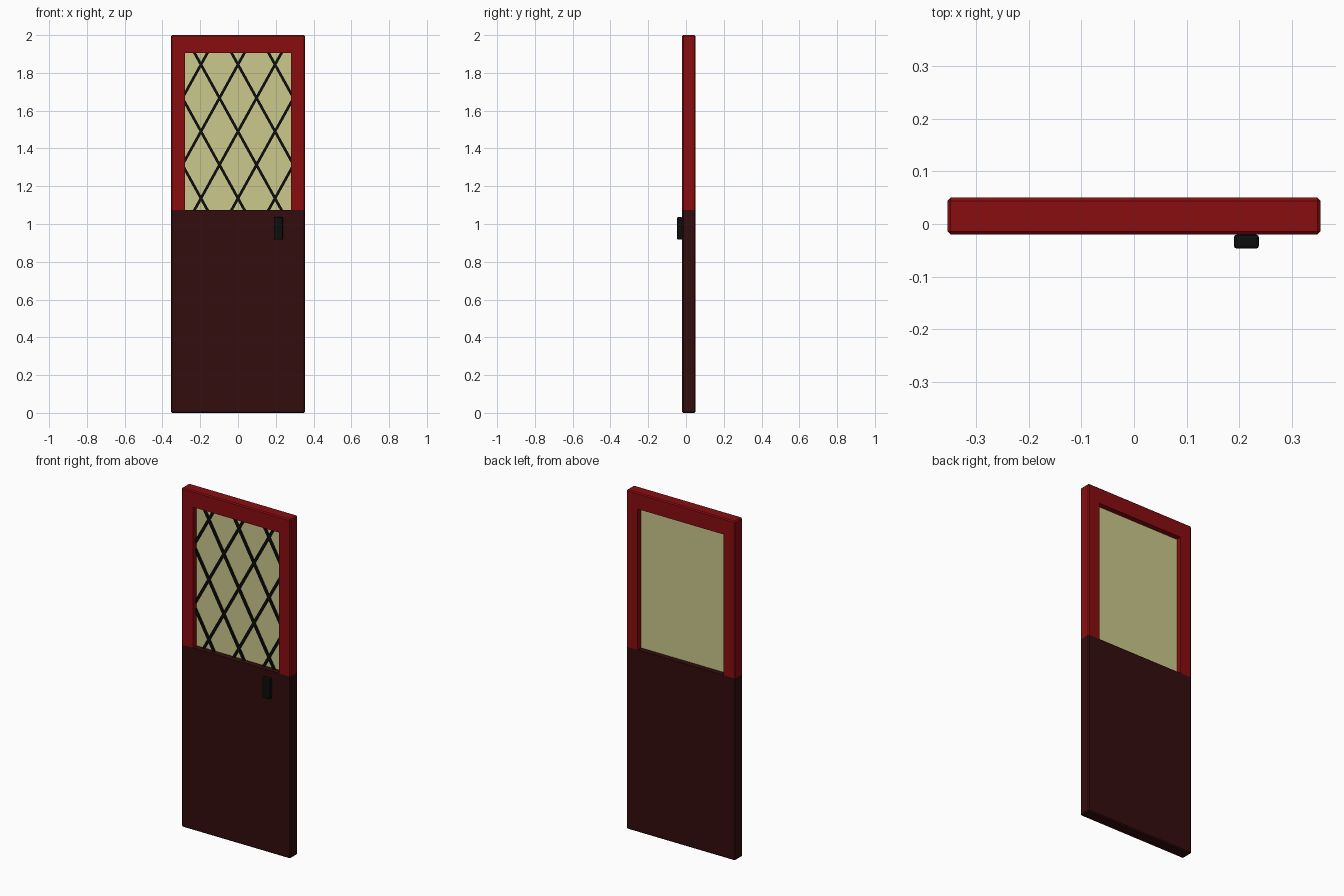
import bpy, bmesh, math
from mathutils import Matrix, Vector

if "Cube" in bpy.data.objects:
    bpy.data.objects.remove(bpy.data.objects["Cube"], do_unlink=True)


def material(name, rgb):
    mat = bpy.data.materials.new(name)
    mat.use_nodes = True
    mat.diffuse_color = (*rgb, 1)
    mat.node_tree.nodes["Principled BSDF"].inputs["Base Color"].default_value = (*rgb, 1)
    return mat


red = material("red paint", (0.25, 0.004, 0.005))
maroon = material("dark maroon paint", (0.033, 0.004, 0.004))
cream = material("cream glass", (0.6, 0.58, 0.26))
black = material("black metal", (0.004, 0.004, 0.004))

HALF_W, HEIGHT = 0.355, 2.0
FRONT, BACK = -0.02, 0.05
WIN_X, WIN_LOW, WIN_TOP = 0.28, 1.075, 1.905
GLASS_Y = 0.015


def add_box(bm, low, high):
    low, high = Vector(low), Vector(high)
    mat = Matrix.Translation((low + high) / 2) @ Matrix.Diagonal((*(high - low), 1))
    return bmesh.ops.create_cube(bm, size=1, matrix=mat)["verts"]


def cut(bm, point, normal, clear=False):
    geom = bm.verts[:] + bm.edges[:] + bm.faces[:]
    res = bmesh.ops.bisect_plane(bm, geom=geom, plane_co=point, plane_no=normal, clear_outer=clear)
    if clear:
        edges = [e for e in res["geom_cut"] if isinstance(e, bmesh.types.BMEdge)]
        bmesh.ops.holes_fill(bm, edges=edges, sides=0)


def finish(bm, name, *mats):
    bmesh.ops.recalc_face_normals(bm, faces=bm.faces[:])
    mesh = bpy.data.meshes.new(name)
    bm.to_mesh(mesh)
    bm.free()
    for m in mats:
        mesh.materials.append(m)
    obj = bpy.data.objects.new(name, mesh)
    bpy.context.collection.objects.link(obj)
    return obj


# Door slab with chamfered rim and a window opening cut through it
bm = bmesh.new()
add_box(bm, (-HALF_W, FRONT, 0), (HALF_W, BACK, HEIGHT))
bmesh.ops.bevel(bm, geom=bm.edges[:], offset=0.006, segments=1, affect='EDGES')
for x in (-WIN_X, WIN_X):
    cut(bm, (x, 0, 0), (1, 0, 0))
for z in (WIN_LOW, WIN_TOP):
    cut(bm, (0, 0, z), (0, 0, 1))
panes = []
for f in bm.faces:
    c = f.calc_center_median()
    if abs(f.normal.y) > 0.9 and abs(c.x) < WIN_X and WIN_LOW < c.z < WIN_TOP:
        panes.append(f)
rims = [e for f in panes for e in f.edges]
bmesh.ops.delete(bm, geom=panes, context='FACES_ONLY')
bmesh.ops.bridge_loops(bm, edges=rims)
for f in bm.faces:
    f.material_index = 1 if f.calc_center_median().z < WIN_LOW + 0.001 else 0
finish(bm, "door_slab", red, maroon)

# Window pane
bm = bmesh.new()
add_box(bm, (-WIN_X, GLASS_Y, WIN_LOW), (WIN_X, GLASS_Y + 0.004, WIN_TOP))
finish(bm, "window_pane", cream)

# Diamond lattice: crossing bars trimmed to the opening
STEP_X, STEP_Z, NODE_Z, BAR = 0.196, 0.354, 1.49, 0.014
bm = bmesh.new()
angle = math.atan2(STEP_X, STEP_Z)
for side in (-1, 1):
    for i in range(-4, 5):
        verts = add_box(bm, (-BAR / 2, GLASS_Y - 0.012, -1), (BAR / 2, GLASS_Y - 0.002, 1))
        place = Matrix.Translation((i * STEP_X, 0, NODE_Z)) @ Matrix.Rotation(side * angle, 4, 'Y')
        bmesh.ops.transform(bm, matrix=place, verts=verts)
for s in (-1, 1):
    cut(bm, (s * WIN_X, 0, 0), (s, 0, 0), True)
cut(bm, (0, 0, WIN_TOP), (0, 0, 1), True)
cut(bm, (0, 0, WIN_LOW), (0, 0, -1), True)
finish(bm, "window_lattice", black)

# Handle block with rounded edges
bm = bmesh.new()
add_box(bm, (0.19, -0.047, 0.917), (0.238, FRONT, 1.037))
bmesh.ops.bevel(bm, geom=bm.edges[:], offset=0.006, segments=2, profile=0.5, affect='EDGES')
finish(bm, "handle", black)
